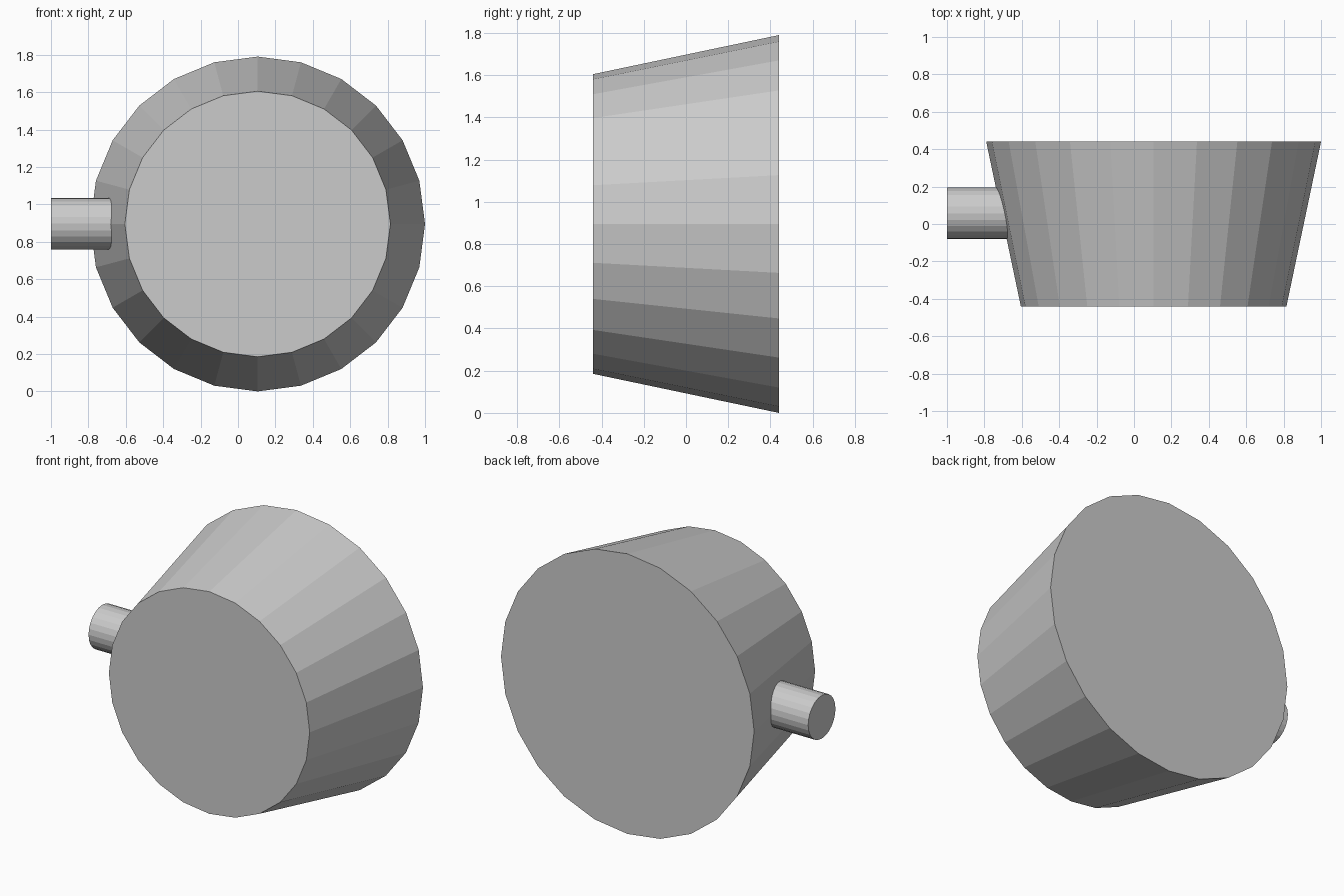
import bpy
from math import pi

if "Cube" in bpy.data.objects:
    bpy.data.objects.remove(bpy.data.objects["Cube"])

# Tapered drum body, wide end at the back
bpy.ops.mesh.primitive_cone_add(vertices=24, radius1=0.895, radius2=0.71, depth=0.88,
                                location=(0.105, 0, 0.895), rotation=(pi / 2, 0, 0))
bpy.context.object.name = "tapered_body"

# Side stem, sunk slightly into the body wall
x0, x1 = -1.0, -0.65
bpy.ops.mesh.primitive_cylinder_add(vertices=24, radius=0.138, depth=x1 - x0,
                                    location=((x0 + x1) / 2, 0.057, 0.897),
                                    rotation=(0, pi / 2, 0))
bpy.context.object.name = "side_stem"
